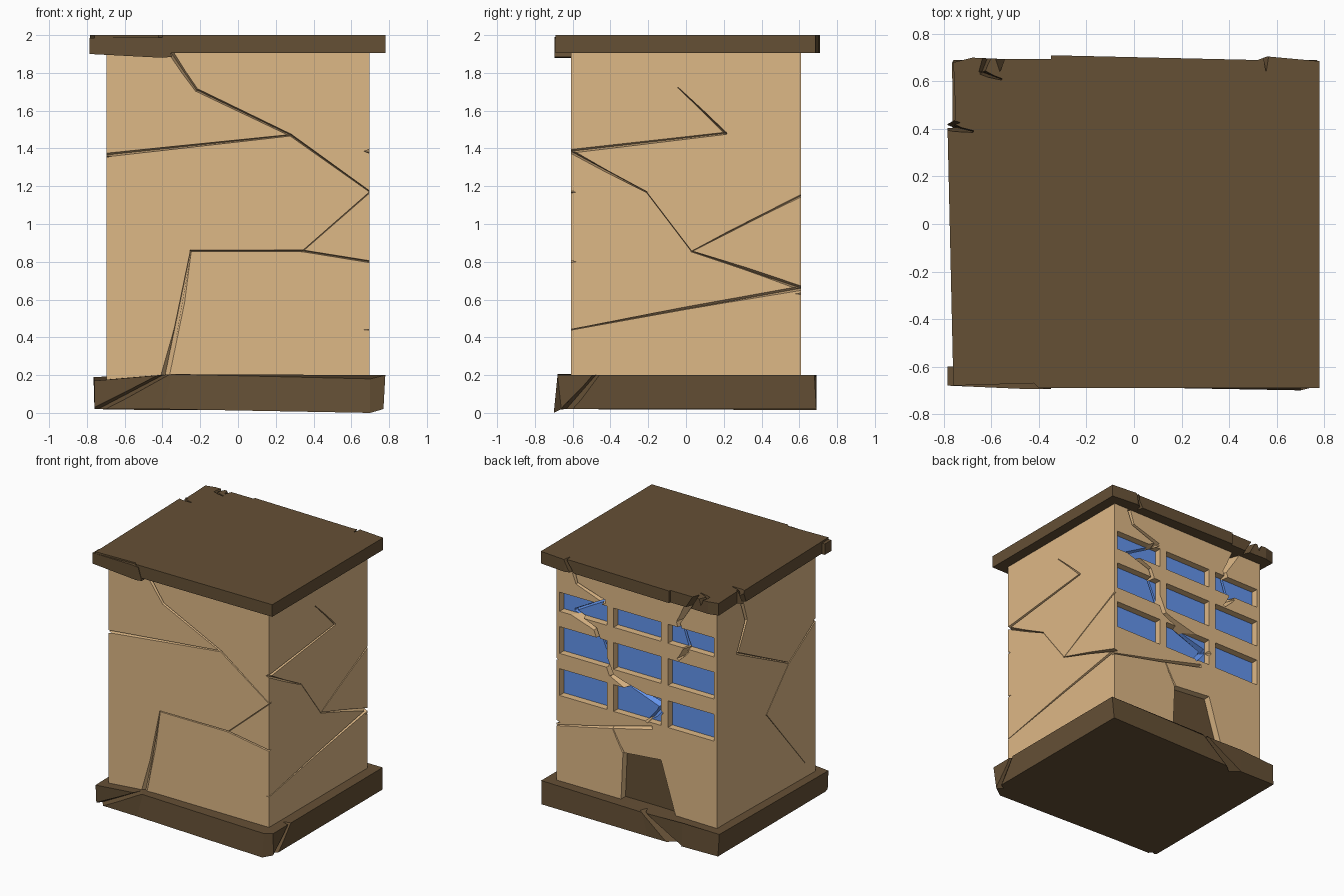
import bpy, bmesh
from mathutils import Vector

if "Cube" in bpy.data.objects:
    bpy.data.objects.remove(bpy.data.objects["Cube"])


def material(name, rgb):
    m = bpy.data.materials.new(name)
    m.diffuse_color = (*rgb, 1)
    m.use_nodes = True
    m.node_tree.nodes["Principled BSDF"].inputs["Base Color"].default_value = m.diffuse_color
    return m


WALL = material("plaster", (0.73, 0.48, 0.24))
BROWN = material("dark_stone", (0.13, 0.08, 0.036))
GLASS = material("glass", (0.127, 0.30, 0.85))

# face name -> function of (u, v, depth below that surface)
FACES = {
    "front": lambda u, v, d, s: Vector((u, -s + d, v)),
    "back": lambda u, v, d, s: Vector((u, s - d, v)),
    "right": lambda u, v, d, s: Vector((s - d, u, v)),
    "left": lambda u, v, d, s: Vector((-s + d, u, v)),
    "top": lambda u, v, d, s: Vector((u, v, s - d)),
}


def finish(name, bm, mat=None):
    bmesh.ops.recalc_face_normals(bm, faces=bm.faces)
    me = bpy.data.meshes.new(name)
    bm.to_mesh(me)
    bm.free()
    ob = bpy.data.objects.new(name, me)
    bpy.context.collection.objects.link(ob)
    if mat:
        me.materials.append(mat)
    return ob


def loft(bm, a, b):
    """Closed solid between two matching rings of points."""
    va, vb = [bm.verts.new(p) for p in a], [bm.verts.new(p) for p in b]
    n = len(va)
    bm.faces.new(va)
    bm.faces.new(vb[::-1])
    for i in range(n):
        bm.faces.new((va[i], vb[i], vb[(i + 1) % n], va[(i + 1) % n]))


def panel(bm, face, s, outline, d0, d1):
    f = FACES[face]
    loft(bm, [f(u, v, d0, s) for u, v in outline], [f(u, v, d1, s) for u, v in outline])


def crack(bm, face, s, depth, pts):
    """V-shaped groove along (u, v, width) points."""
    f = FACES[face]
    for (u0, v0, w0), (u1, v1, w1) in zip(pts, pts[1:]):
        t = Vector((u1 - u0, v1 - v0)).normalized()
        n = Vector((-t.y, t.x))
        rings = []
        for u, v, w, e in ((u0, v0, w0, -0.004), (u1, v1, w1, 0.004)):
            c = Vector((u, v)) + t * e
            a, b = c + n * w * 0.65, c - n * w * 0.65
            rings.append([f(a.x, a.y, -0.03, s), f(b.x, b.y, -0.03, s), f(c.x, c.y, depth, s)])
        loft(bm, *rings)


def cut(ob, cutter):
    m = ob.modifiers.new("cut", "BOOLEAN")
    m.operation, m.solver, m.use_self, m.object = "DIFFERENCE", "EXACT", True, cutter
    bpy.context.view_layer.objects.active = ob
    bpy.ops.object.modifier_apply(modifier=m.name)


def rect(x0, x1, z0, z1):
    return [(x0, z0), (x1, z0), (x1, z1), (x0, z1)]


YS, XS = 0.61, 0.697
COLS = [(-0.67, -0.27), (-0.21, 0.20), (0.26, 0.67)]
ROWS = [(0.87, 1.08), (1.20, 1.41), (1.53, 1.68)]
DOOR = [(0.14, 0.12), (-0.36, 0.12), (-0.21, 0.60), (0.12, 0.57)]

# walls
bm = bmesh.new()
loft(bm, [(x, y, 0.1) for x, y in rect(-XS, XS, -YS, YS)],
     [(x, y, 1.94) for x, y in rect(-XS, XS, -YS, YS)])
walls = finish("walls", bm, WALL)

# window and door openings
bm = bmesh.new()
for c in COLS:
    for r in ROWS:
        panel(bm, "back", YS, rect(*c, *r), -0.05, 0.12)
panel(bm, "back", YS, DOOR, -0.05, 0.1)
openings = finish("openings_cutter", bm)

# cracks over all four walls
bm = bmesh.new()
crack(bm, "front", YS, 0.03, [(-0.35, 1.9, .04), (-0.22, 1.71, .025), (0.28, 1.47, .018),
                              (0.70, 1.17, .008), (0.34, 0.855, .006)])
crack(bm, "front", YS, 0.03, [(0.28, 1.47, .012), (-0.70, 1.365, .03)])
crack(bm, "front", YS, 0.03, [(0.70, 0.80, .016), (0.34, 0.858, .014), (-0.25, 0.858, .01)])
crack(bm, "front", YS, 0.02, [(-0.25, 0.858, .01), (-0.39, 0.18, .09)])
crack(bm, "right", XS, 0.03, [(-0.04, 1.72, .005), (0.21, 1.48, .018), (-0.61, 1.385, .03),
                              (-0.21, 1.17, .008)])
crack(bm, "right", XS, 0.015, [(-0.21, 1.17, .006), (0.03, 0.855, .006), (0.61, 1.15, .03)])
crack(bm, "right", XS, 0.03, [(0.03, 0.855, .008), (0.61, 0.66, .035), (-0.61, 0.44, .006)])
crack(bm, "left", XS, 0.03, [(0.33, 1.92, .05), (0.25, 1.69, .04), (0.36, 1.47, .025),
                             (-0.28, 1.15, .012), (-0.61, 1.36, .02)])
crack(bm, "left", XS, 0.015, [(-0.28, 1.15, .008), (0.0, 0.85, .01), (-0.48, 0.29, .005)])
crack(bm, "back", YS, 0.1, [(0.56, 1.9, .03), (0.52, 1.79, .02), (0.28, 1.71, .03),
                            (0.57, 1.55, .04), (0.36, 1.475, .03), (0.22, 1.15, .04)])
crack(bm, "back", YS, 0.11, [(0.22, 1.15, .03), (-0.19, 1.0, .10), (-0.08, 0.87, .03)])
crack(bm, "back", YS, 0.03, [(-0.13, 0.83, .04), (0.70, 0.63, .012)])
crack(bm, "back", YS, 0.02, [(0.21, 0.74, .01), (0.11, 0.56, .03)])
crack(bm, "back", YS, 0.1, [(-0.47, 1.92, .06), (-0.36, 1.72, .03), (-0.43, 1.52, .05),
                            (-0.36, 1.43, .02)])
cracks = finish("wall_cracks_cutter", bm)
cut(walls, openings)
cut(walls, cracks)

# glass panes set back in the openings
for i, c in enumerate(COLS):
    for j, r in enumerate(ROWS):
        bm = bmesh.new()
        panel(bm, "back", YS, rect(*c, *r), 0.055, 0.119)
        cut(finish(f"window_pane_{i}_{j}", bm, GLASS), cracks)

# door leaf
bm = bmesh.new()
panel(bm, "back", YS, DOOR, 0.055, 0.099)
finish("door", bm, BROWN)

# roof slab with a chipped outline
outline = [(-0.76, -0.68), (-0.42, -0.67), (-0.40, -0.69), (0.78, -0.69), (0.78, 0.685),
           (0.56, 0.705), (0.52, 0.69), (-0.35, 0.71), (-0.35, 0.695), (-0.57, 0.695),
           (-0.68, 0.70), (-0.76, 0.68), (-0.75, 0.44), (-0.785, 0.42)]
bm = bmesh.new()
loft(bm, [(x, y, 1.905) for x, y in outline], [(x, y, 2.0) for x, y in outline])
roof = finish("roof_slab", bm, BROWN)
bm = bmesh.new()
crack(bm, "top", 2.0, 0.05, [(-0.80, 0.42, .05), (-0.68, 0.39, .01)])
crack(bm, "top", 2.0, 0.05, [(-0.60, 0.74, .05), (-0.64, 0.64, .03), (-0.56, 0.61, .008)])
crack(bm, "back", 0.70, 0.06, [(0.56, 2.01, .02), (0.50, 1.89, .04)])
crack(bm, "back", 0.70, 0.06, [(-0.57, 2.01, .04), (-0.50, 1.89, .05)])
crack(bm, "left", 0.77, 0.04, [(0.43, 2.01, .03), (0.39, 1.89, .04)])
roof_cracks = finish("roof_cracks_cutter", bm)
cut(roof, roof_cracks)

# loose roof chunk at the front left
bm = bmesh.new()
front = [(-0.785, 1.90), (-0.40, 1.88), (-0.35, 1.885), (-0.38, 1.985), (-0.44, 1.99), (-0.785, 1.985)]
loft(bm, [(x, -0.695 if x > -0.7 else -0.68, z) for x, z in front],
     [(x, -0.60, z) for x, z in front])
finish("roof_chunk", bm, BROWN)

# cracked base slab
low = [(-0.76, -0.67, .02), (-0.40, -0.68, .02), (0.70, -0.70, 0), (0.77, -0.66, .02),
       (0.77, 0.69, .02), (-0.15, 0.69, .015), (-0.45, 0.69, .015), (-0.76, 0.69, .02)]
high = [(-0.76, -0.68, .17), (-0.35, -0.68, .205), (0.70, -0.68, .18), (0.78, -0.68, .20),
        (0.78, 0.68, .20), (-0.10, 0.69, .19), (-0.45, 0.69, .20), (-0.765, 0.68, .19)]
bm = bmesh.new()
loft(bm, low, high)
base = finish("base_slab", bm, BROWN)
bm = bmesh.new()
crack(bm, "front", 0.68, 0.06, [(-0.76, 0.01, .05), (-0.36, 0.22, .03)])
crack(bm, "right", 0.78, 0.06, [(-0.66, -0.01, .07), (-0.46, 0.22, .03)])
crack(bm, "back", 0.69, 0.06, [(-0.08, 0.22, .03), (-0.42, -0.01, .09)])
base_cracks = finish("base_cracks_cutter", bm)
cut(base, base_cracks)

for c in (openings, cracks, roof_cracks, base_cracks):
    bpy.data.objects.remove(c)
